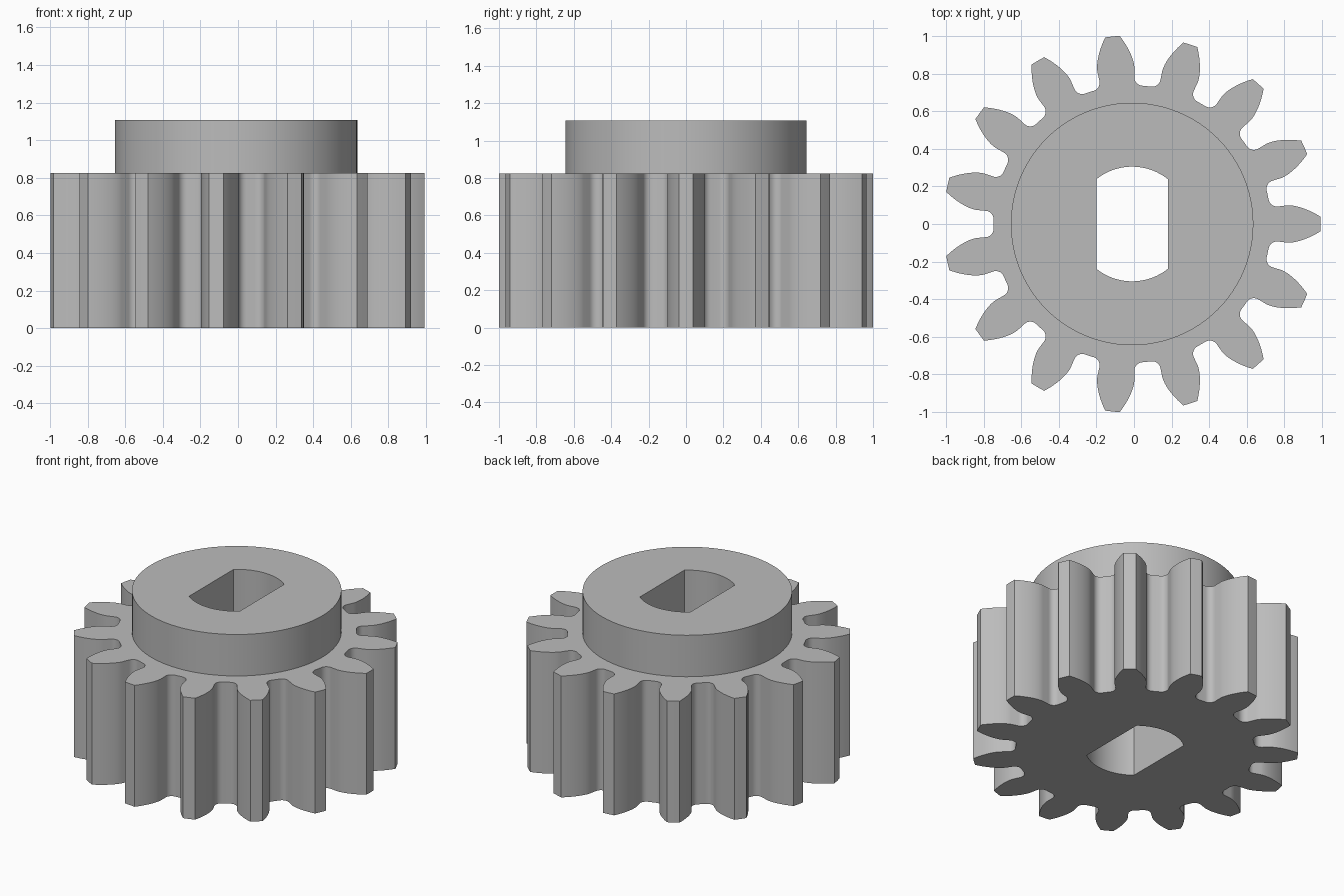
import bpy
import bmesh
from math import sin, cos, tan, acos, asin, pi, radians, sqrt

cube = bpy.data.objects.get("Cube")
if cube:
    bpy.data.objects.remove(cube, do_unlink=True)

# Gear proportions: standard involute tooth form
TEETH = 15
TIP_R = 1.003
MODULE = 2 * TIP_R / (TEETH + 2)
PITCH_R = MODULE * TEETH / 2
ROOT_R = PITCH_R - 1.25 * MODULE
PRESSURE = radians(20)
BASE_R = PITCH_R * cos(PRESSURE)
FILLET = 0.045
GEAR_TOP, HUB_TOP = 0.825, 1.107
HUB_R, BORE_R, BORE_FLAT = 0.645, 0.305, 0.19
CENTRE_X = -0.01


def involute(angle):
    return tan(angle) - angle


def polar(r, a):
    return r * cos(a), r * sin(a)


def tooth_flank():
    """Points down one flank, tip to root, for a tooth pointing along +x."""
    base_angle = pi / (2 * TEETH) + involute(PRESSURE)
    points = []
    steps = 10
    for i in range(steps + 1):
        r = TIP_R + (BASE_R - TIP_R) * i / steps
        points.append(polar(r, base_angle - involute(acos(min(1, BASE_R / r)))))
    # root fillet between the radial flank and the root circle
    spread = asin(FILLET / (ROOT_R + FILLET))
    cx, cy = polar(ROOT_R + FILLET, base_angle + spread)
    start, end = base_angle - pi / 2, base_angle + spread - pi
    for i in range(8):
        dx, dy = polar(FILLET, start + (end - start) * i / 7)
        points.append((cx + dx, cy + dy))
    return points


def gear_outline():
    flank = tooth_flank()
    tooth = [(x, -y) for x, y in reversed(flank)] + [(TIP_R, 0)] + flank
    tooth.append(polar(ROOT_R, pi / TEETH))
    outline = []
    for t in range(TEETH):
        c, s = polar(1, 2 * pi * t / TEETH)
        outline += [(x * c - y * s, x * s + y * c) for x, y in tooth]
    return outline


def bore_outline():
    """Round hole with two parallel flats."""
    corner = acos(BORE_FLAT / BORE_R)
    arc = [polar(BORE_R, corner + (pi - 2 * corner) * i / 24) for i in range(25)]
    return arc + [(-x, -y) for x, y in arc]


bm = bmesh.new()


def ring(outline, z):
    verts = [bm.verts.new((x + CENTRE_X, y, z)) for x, y in outline]
    return [(verts[i - 1], verts[i]) for i in range(len(verts))]


def wall(low, high):
    for (a, b), (d, c) in zip(low, high):
        bm.faces.new((a, b, c, d))


def cap(outer, inner, up):
    """Flat face between an outer ring and an inner ring."""
    edges = [bm.edges.get(e) or bm.edges.new(e) for e in outer + inner]
    bmesh.ops.triangle_fill(bm, edges=edges, use_beauty=True, normal=(0, 0, up))


gear = gear_outline()
hub = [polar(HUB_R, 2 * pi * i / 96) for i in range(96)]
bore = bore_outline()

gear_low, gear_high = ring(gear, 0), ring(gear, GEAR_TOP)
hub_low, hub_high = ring(hub, GEAR_TOP), ring(hub, HUB_TOP)
bore_low, bore_high = ring(bore, 0), ring(bore, HUB_TOP)

# Toothed rim, hub and through bore as one closed body
wall(gear_low, gear_high)
wall(hub_low, hub_high)
wall(bore_low, bore_high)
cap(gear_low, bore_low, -1)
cap(gear_high, hub_low, 1)
cap(hub_high, bore_high, 1)
bmesh.ops.recalc_face_normals(bm, faces=bm.faces[:])

mesh = bpy.data.meshes.new("pinion_gear")
bm.to_mesh(mesh)
bm.free()
body = bpy.data.objects.new("pinion_gear", mesh)
bpy.context.collection.objects.link(body)

# Plain grey material
grey = bpy.data.materials.new("plain_grey")
grey.use_nodes = True
colour = (0.5, 0.5, 0.5, 1)
grey.diffuse_color = colour
grey.node_tree.nodes["Principled BSDF"].inputs["Base Color"].default_value = colour
mesh.materials.append(grey)

bpy.ops.object.select_all(action="DESELECT")
body.select_set(True)
bpy.context.view_layer.objects.active = body
bpy.ops.object.shade_smooth_by_angle(angle=radians(30))
